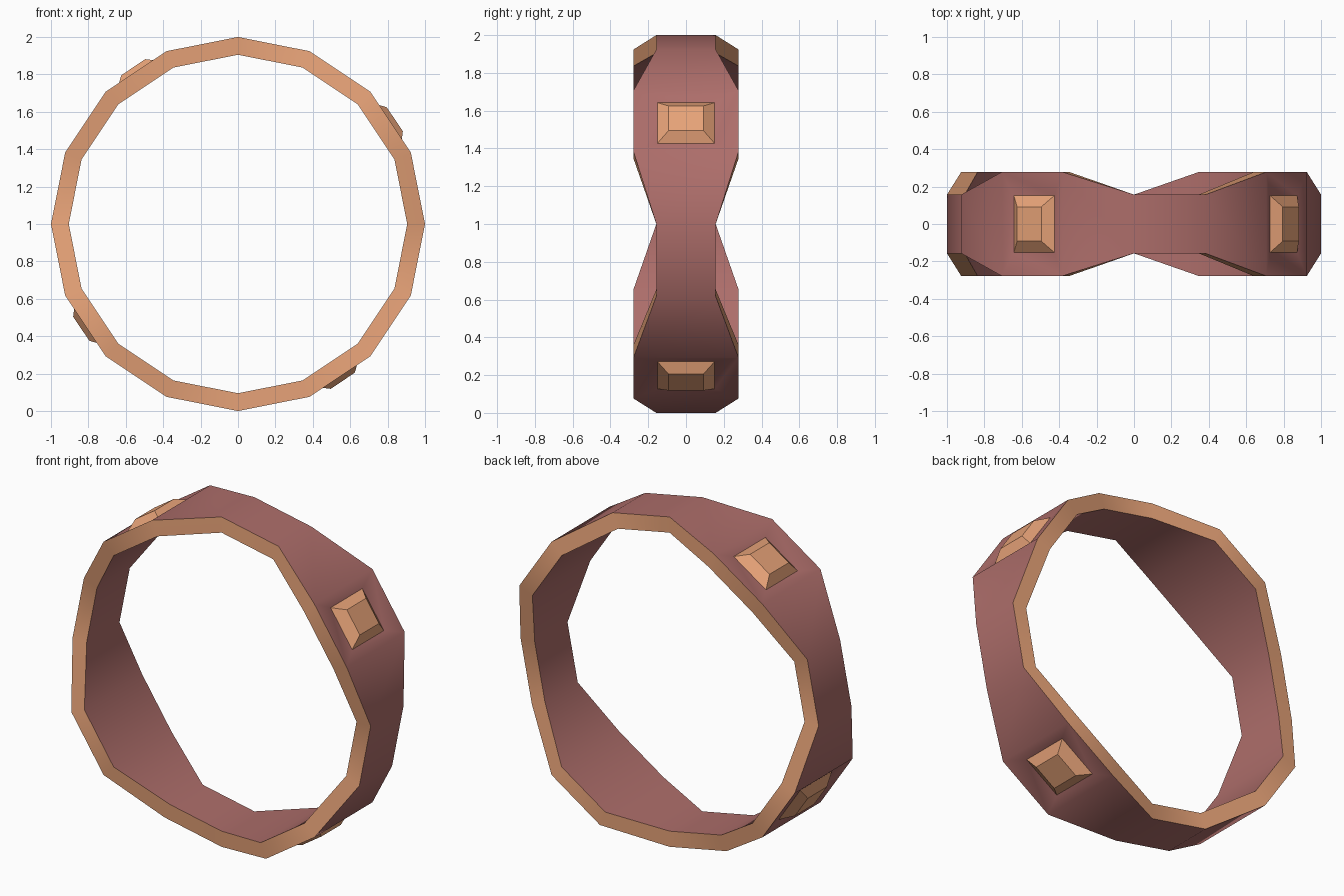
import bpy, bmesh
from math import sin, cos, pi

if "Cube" in bpy.data.objects:
    bpy.data.objects.remove(bpy.data.objects["Cube"])

N = 16
R_OUT, R_IN = 1.0, 0.905
HALF_W = [0.157, 0.278, 0.278, 0.157]   # repeating half widths around the band
D_BASE, D_TOP = 0.962, 1.008            # stud base / top distance from centre
BASE = (0.13, 0.152)                    # half sizes: along the rim, across the band
TOP = (0.078, 0.092)


def material(name, color):
    m = bpy.data.materials.new(name)
    m.diffuse_color = (*color, 1)
    m.use_nodes = True
    m.node_tree.nodes["Principled BSDF"].inputs["Base Color"].default_value = m.diffuse_color
    return m


red = material("dark_copper", (0.42, 0.155, 0.145))
gold = material("bright_copper", (0.80, 0.365, 0.188))


def rect(bm, a, d, half):
    """Rectangle facing outward at angle a and distance d."""
    t, w = half
    return [bm.verts.new((d * cos(a) - s * t * sin(a), y * w,
                          1 + d * sin(a) + s * t * cos(a)))
            for s, y in ((-1, -1), (1, -1), (1, 1), (-1, 1))]


def finish(bm, name, mats):
    me = bpy.data.meshes.new(name)
    bm.to_mesh(me)
    bm.free()
    for m in mats:
        me.materials.append(m)
    ob = bpy.data.objects.new(name, me)
    bpy.context.collection.objects.link(ob)
    return ob


# Band: four-point section at each of the 16 corners
bm = bmesh.new()
rings = []
for k in range(N):
    a, w = 2 * pi * k / N, HALF_W[k % 4]
    rings.append([bm.verts.new((r * cos(a), y, 1 + r * sin(a)))
                  for r, y in ((R_OUT, -w), (R_OUT, w), (R_IN, w), (R_IN, -w))])

stud_angles = []
for k in range(N):
    p, q = rings[k], rings[(k + 1) % N]
    for j in range(4):
        i = (j + 1) % 4
        quad = [p[j], q[j], q[i], p[i]]
        if j == 0 and k % 4 == 1:
            # wide outer panel sinks slightly into a socket for the stud
            a = 2 * pi * (k + 0.5) / N
            stud_angles.append(a)
            inner = rect(bm, a, D_BASE, BASE)
            for c in range(4):
                n = (c + 1) % 4
                bm.faces.new((quad[c], quad[n], inner[n], inner[c])).smooth = True
        else:
            f = bm.faces.new(quad)
            f.material_index = j % 2        # rims are bright
            f.smooth = True
bmesh.ops.recalc_face_normals(bm, faces=bm.faces)
if sum(f.normal.y * f.calc_center_median().y for f in bm.faces if f.material_index) < 0:
    bmesh.ops.reverse_faces(bm, faces=bm.faces)
band = finish(bm, "ring_band", [red, gold])
bpy.context.view_layer.objects.active = band
band.select_set(True)
bpy.ops.object.shade_smooth_by_angle(angle=pi / 4)

# Studs: bevelled blocks in the four sockets
for n, a in enumerate(stud_angles):
    bm = bmesh.new()
    lo, hi = rect(bm, a, D_BASE, BASE), rect(bm, a, D_TOP, TOP)
    top = bm.faces.new(hi)
    for c in range(4):
        d = (c + 1) % 4
        bm.faces.new((lo[c], lo[d], hi[d], hi[c]))
    bmesh.ops.recalc_face_normals(bm, faces=bm.faces)
    top.normal_update()
    if top.normal.x * cos(a) + top.normal.z * sin(a) < 0:
        bmesh.ops.reverse_faces(bm, faces=bm.faces)
    finish(bm, f"stud_{n + 1}", [gold])
